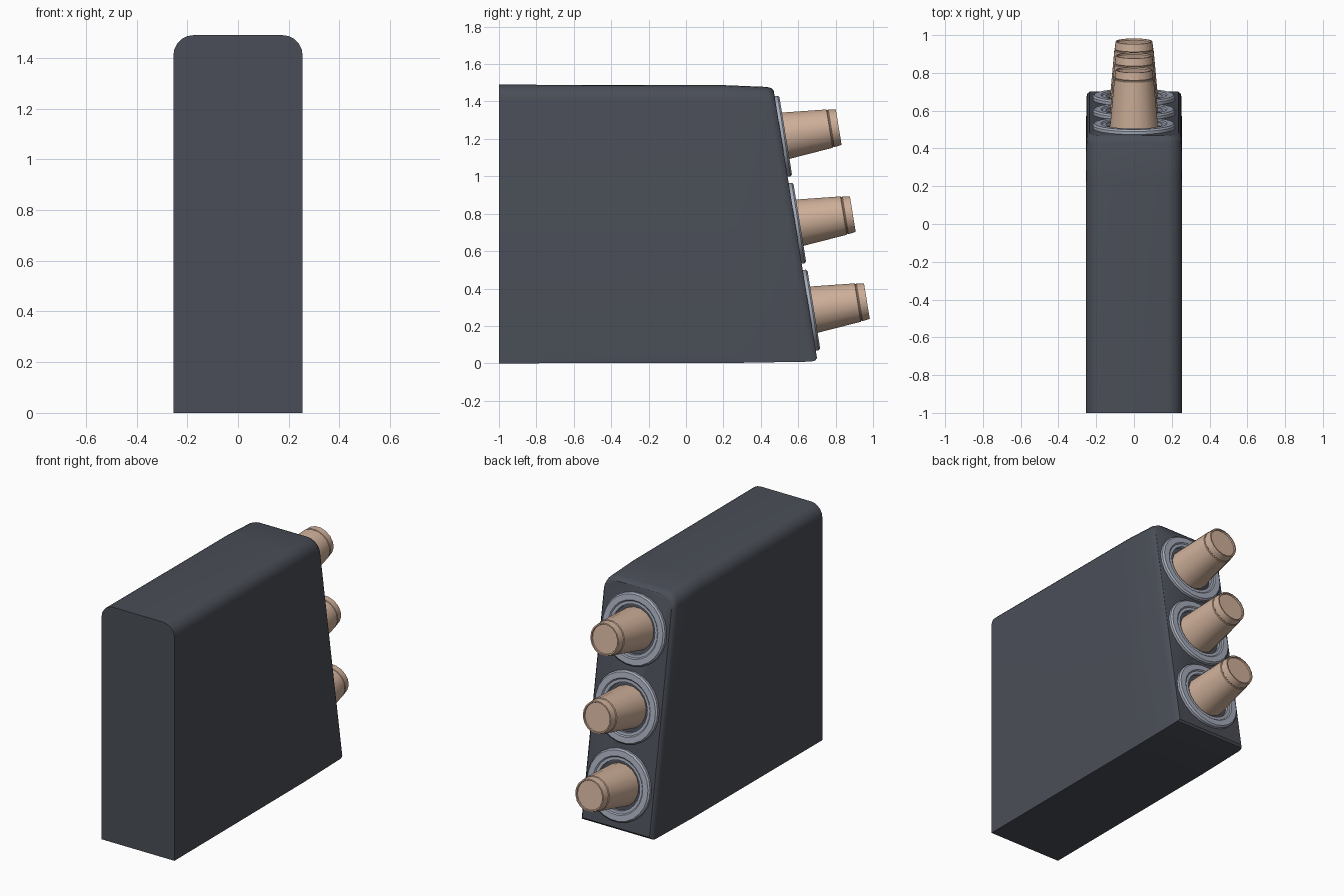
import bpy, bmesh, math
from mathutils import Matrix, Vector

if "Cube" in bpy.data.objects:
    bpy.data.objects.remove(bpy.data.objects["Cube"])


def material(name, rgb):
    m = bpy.data.materials.new(name)
    m.diffuse_color = (*rgb, 1)
    m.use_nodes = True
    m.node_tree.nodes["Principled BSDF"].inputs["Base Color"].default_value = m.diffuse_color
    return m


CHARCOAL = material("charcoal", (0.068, 0.076, 0.095))
GREY = material("light_grey", (0.38, 0.41, 0.49))
TAN = material("tan", (0.62, 0.43, 0.32))

SLOPE = 0.162          # backward lean of the dispensing face
FACE_Y = 0.705         # y of that face at floor level


def finish(name, bm, mat, angle=30):
    bmesh.ops.recalc_face_normals(bm, faces=bm.faces)
    me = bpy.data.meshes.new(name)
    bm.to_mesh(me)
    bm.free()
    me.materials.append(mat)
    ob = bpy.data.objects.new(name, me)
    bpy.context.collection.objects.link(ob)
    bpy.ops.object.select_all(action='DESELECT')
    ob.select_set(True)
    bpy.context.view_layer.objects.active = ob
    bpy.ops.object.shade_smooth_by_angle(angle=math.radians(angle))
    return ob


def loft(bm, rings, closed=False):
    """Skin a list of vertex rings; cap the ends unless closed on itself."""
    pairs = list(zip(rings, rings[1:])) + ([(rings[-1], rings[0])] if closed else [])
    for a, b in pairs:
        for i in range(len(a)):
            j = (i + 1) % len(a)
            bm.faces.new((a[i], a[j], b[j], b[i]))
    if not closed:
        bm.faces.new(rings[0])
        bm.faces.new(rings[-1])


def lathe(name, profile, sides, frame, mat, closed=False):
    """Revolve (radius, height) points around the local z axis of frame."""
    bm = bmesh.new()
    rings = [[bm.verts.new(frame @ Vector((r * math.cos(t), r * math.sin(t), h)))
              for t in (2 * math.pi * (i + 0.5) / sides for i in range(sides))]
             for r, h in profile]
    loft(bm, rings, closed)
    return finish(name, bm, mat)


# Housing: rounded-top section swept back to the slanted face, with soft ends
def section(bm, y, slope, inset, low, high):
    w, r = 0.255 - inset, 0.08
    pts = [(-w, low), (w, low)]
    for cx, start in ((w - r, 0), (r - w, 90)):
        for k in range(6):
            a = math.radians(start + 18 * k)
            pts.append((cx + r * math.cos(a), high - r + r * math.sin(a)))
    return [bm.verts.new((x, y - slope * z, z)) for x, z in pts]


bm = bmesh.new()
loft(bm, [section(bm, *s) for s in (
    (-1.0, 0.0, 0.0, 0.0, 1.49),
    (0.30, 0.06, 0.0, 0.003, 1.487),
    (FACE_Y - 0.035, SLOPE, 0.003, 0.009, 1.478),
    (FACE_Y - 0.012, SLOPE, 0.008, 0.015, 1.472),
    (FACE_Y, SLOPE, 0.02, 0.028, 1.459))])
finish("housing", bm, CHARCOAL, 35)

# Three collars, each with a stack of cups poking out
tilt = math.atan(SLOPE)
for n, z in enumerate((0.283, 0.748, 1.213), 1):
    frame = (Matrix.Translation((0, FACE_Y - SLOPE * z, z))
             @ Matrix.Rotation(tilt - math.pi / 2, 4, 'X'))
    lathe(f"collar_{n}", [(0.22, -0.01), (0.22, 0.016), (0.211, 0.025),
                          (0.175, 0.025), (0.168, 0.019), (0.15, 0.019),
                          (0.15, -0.01)], 24, frame, GREY, closed=True)
    # tapered cup with a groove and a recessed base
    lathe(f"cup_{n}", [(0.131, -0.01), (0.106, 0.262), (0.101, 0.265),
                       (0.101, 0.269), (0.104, 0.272), (0.098, 0.312),
                       (0.09, 0.312), (0.088, 0.304)], 16, frame, TAN)
